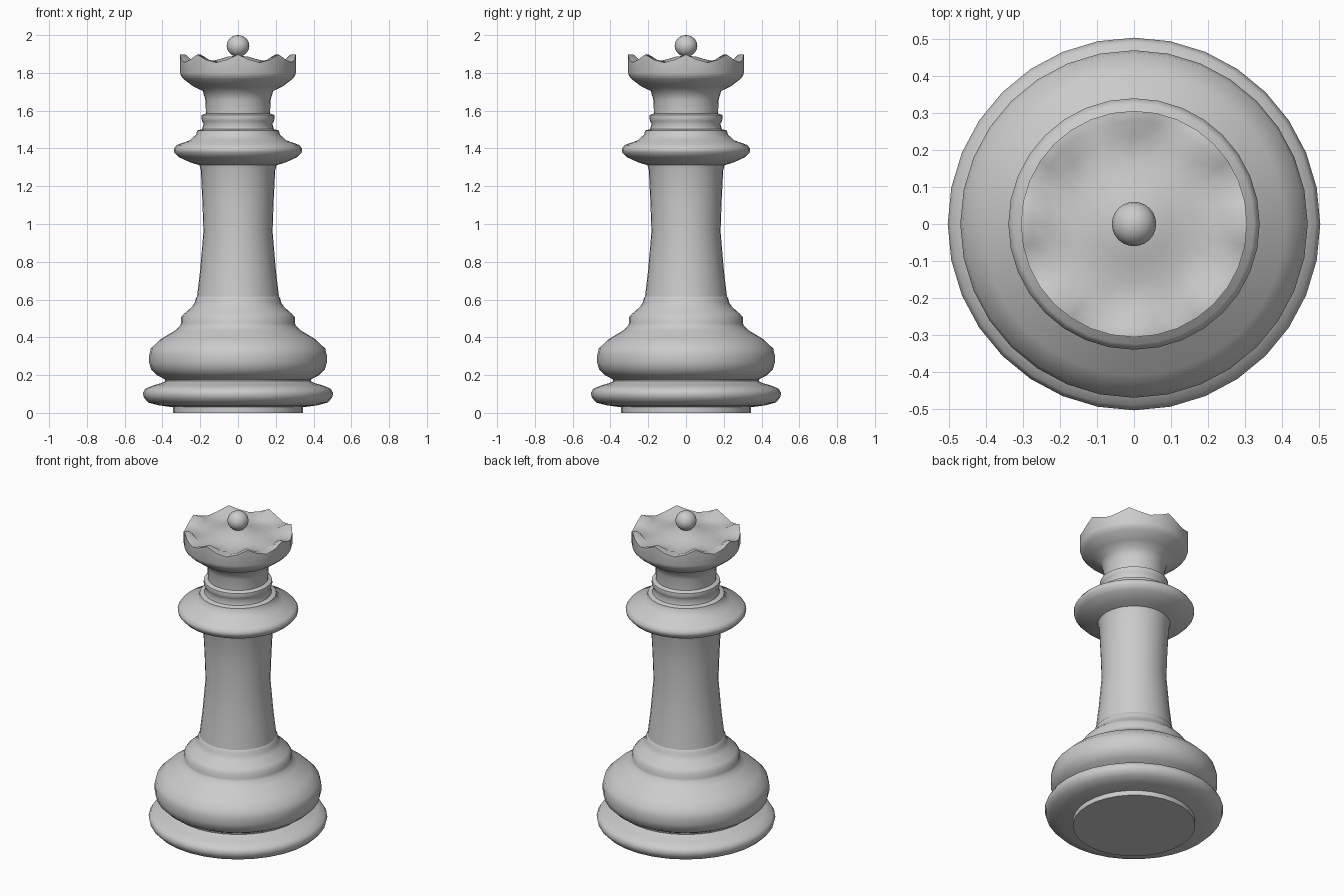
import bpy, bmesh
from math import sin, cos, pi, radians

SIDES = 32


def lathe(name, profile, sides=SIDES, cap_bottom=False):
    """Revolve (radius, z[, scallop depth]) points about z, listed bottom to top."""
    bm = bmesh.new()
    rings = []
    for p in profile:
        r, z = p[:2]
        depth = p[2] if len(p) > 2 else 0
        ring = []
        for j in range(sides):
            a = 2 * pi * j / sides
            drop = depth * (0, 0.65, 1, 0.65)[j % 4]   # eight crown points
            ring.append(bm.verts.new((r * cos(a), r * sin(a), z - drop)))
        rings.append(ring)
    for lo, hi in zip(rings, rings[1:]):
        for j in range(sides):
            k = (j + 1) % sides
            bm.faces.new((lo[j], lo[k], hi[k], hi[j]))
    if cap_bottom:
        bm.faces.new(rings[0][::-1])
    bmesh.ops.remove_doubles(bm, verts=bm.verts, dist=1e-5)
    mesh = bpy.data.meshes.new(name)
    bm.to_mesh(mesh)
    bm.free()
    obj = bpy.data.objects.new(name, mesh)
    bpy.context.collection.objects.link(obj)
    bpy.ops.object.select_all(action='DESELECT')
    obj.select_set(True)
    bpy.context.view_layer.objects.active = obj
    bpy.ops.object.shade_smooth_by_angle(angle=radians(55))
    return obj


# Foot: flat underside, rounded bottom disc and waist groove
lathe("foot", [
    (.345, 0), (.345, .03), (.42, .04), (.475, .055), (.498, .08), (.504, .105),
    (.492, .127), (.45, .145), (.405, .158), (.385, .168), (.388, .178)],
    cap_bottom=True)

# Base: bulging cushion with stepped shoulder
lathe("base", [
    (.388, .178), (.43, .2), (.46, .23), (.47, .265), (.47, .305), (.462, .34),
    (.41, .39), (.335, .435), (.307, .46), (.302, .475), (.302, .505),
    (.285, .525), (.245, .56), (.228, .585), (.225, .605), (.217, .615)])

# Stem: concave column
lathe("stem", [
    (.217, .615), (.2, .76), (.183, .96), (.189, 1.13), (.197, 1.285), (.205, 1.312)])

# Collar: wide ring, steps and thin neck bead
lathe("collar", [
    (.205, 1.312), (.25, 1.325), (.315, 1.355), (.338, 1.38), (.34, 1.398),
    (.325, 1.418), (.255, 1.443), (.24, 1.458), (.222, 1.472), (.216, 1.495),
    (.19, 1.502), (.182, 1.53), (.19, 1.545), (.194, 1.56), (.192, 1.577), (.17, 1.586)])

# Crown: flared cup, scalloped rim, dished top rising to the middle
lathe("crown", [
    (.17, 1.586), (.172, 1.655), (.187, 1.705), (.235, 1.727), (.285, 1.765),
    (.301, 1.783), (.306, 1.8), (.306, 1.897, .042), (.278, 1.897, .042),
    (.235, 1.855), (.16, 1.858), (.1, 1.872), (.05, 1.887), (0, 1.89)])

# Finial: small ball on top
lathe("finial", [(0, 1.885)] + [
    (.06 * sin(pi * i / 10), 1.943 - .057 * cos(pi * i / 10)) for i in range(1, 11)],
    sides=24)
